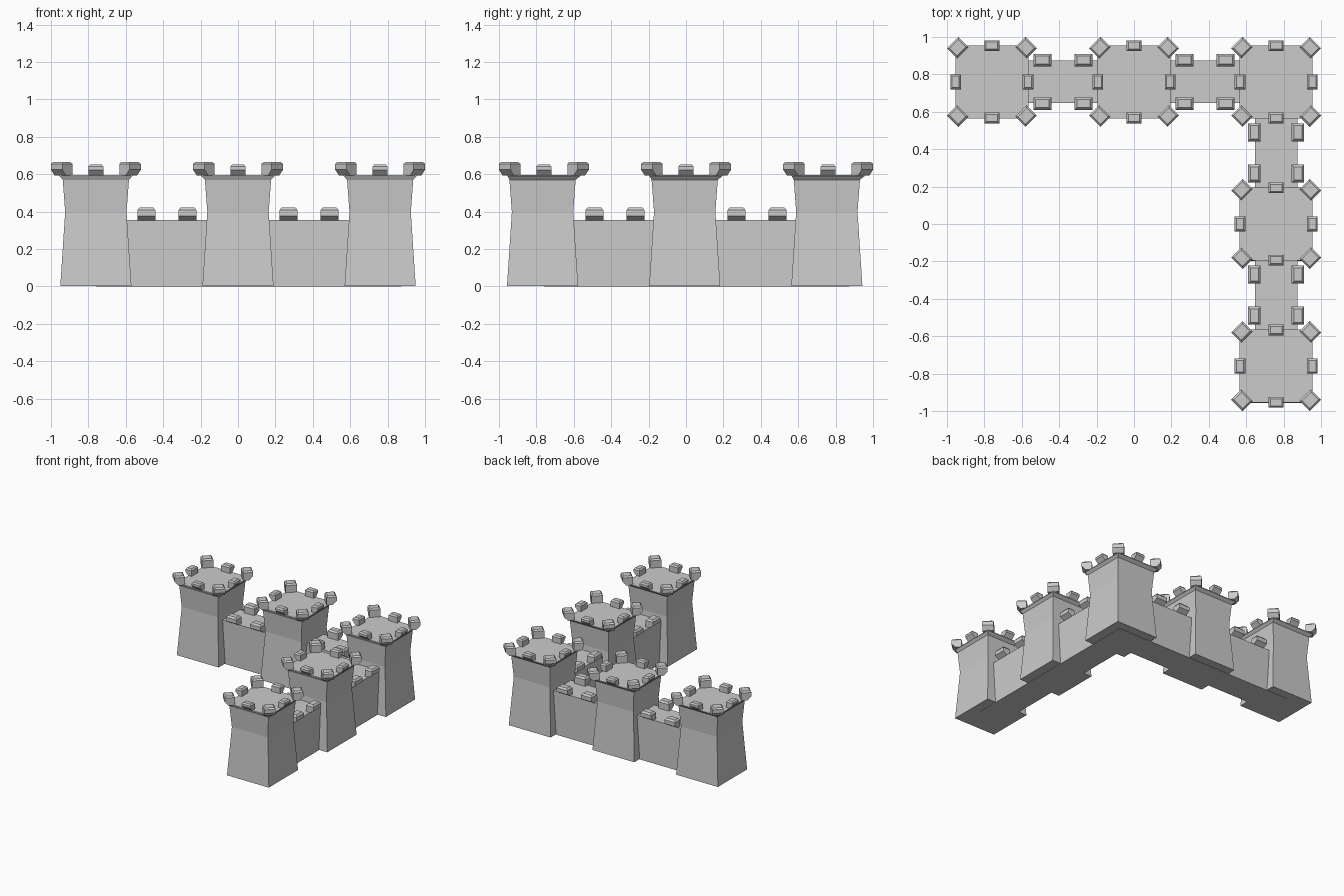
import bpy, bmesh, math
from mathutils import Matrix, Vector

if "Cube" in bpy.data.objects:
    bpy.data.objects.remove(bpy.data.objects["Cube"])


def loft(name, rings, matrix=Matrix()):
    """Flat-faced solid through rectangular rings (z, x0, x1, y0, y1)."""
    bm = bmesh.new()
    loops = []
    for z, x0, x1, y0, y1 in rings:
        pts = [(x0, y0, z), (x1, y0, z), (x1, y1, z), (x0, y1, z)]
        loops.append([bm.verts.new(matrix @ Vector(p)) for p in pts])
    bm.faces.new(loops[0][::-1])
    bm.faces.new(loops[-1])
    for a, b in zip(loops, loops[1:]):
        for i in range(4):
            j = (i + 1) % 4
            bm.faces.new((a[i], a[j], b[j], b[i]))
    bmesh.ops.recalc_face_normals(bm, faces=bm.faces)
    mesh = bpy.data.meshes.new(name)
    bm.to_mesh(mesh)
    bm.free()
    obj = bpy.data.objects.new(name, mesh)
    bpy.context.collection.objects.link(obj)
    return obj


def merlon(name, loc, angle, inner, foot, outer, half, z0, z1, z2, z3, c=0.01):
    """Block facing local +x whose outer face overhangs its foot."""
    m = Matrix.Translation((loc[0], loc[1], 0)) @ Matrix.Rotation(angle, 4, 'Z')
    loft(name, [(z0, inner, foot, -half, half),
                (z1, inner, outer, -half, half),
                (z2, inner, outer, -half, half),
                (z3, inner + c, outer - c, -half + c, half - c)], m)


R = 0.76
TOWERS = [(-R, R), (0, R), (R, R), (R, 0), (R, -R)]
WALL_H, WALL_T = 0.355, 0.113

# towers: flared base, narrow neck, corbelled rim (shaft sits a hair off in y)
SHAFT = [(0.003, 0.19), (0.398, 0.164), (0.57, 0.177)]
for tx, ty in TOWERS:
    rings = [(z, -h, h, -h - 0.007, h - 0.007) for z, h in SHAFT]
    rings += [(z, -0.195, 0.195, -0.195, 0.195) for z in (0.59, 0.596)]
    loft("tower", rings, Matrix.Translation((tx, ty, 0)))
    # battlements around the rim
    for k in range(4):
        a = k * math.pi / 2
        merlon("tower_side_merlon", (tx, ty), a, 0.165, 0.195, 0.222, 0.04,
               0.594, 0.623, 0.641, 0.652)
        merlon("tower_corner_merlon", (tx, ty), a + math.pi / 4,
               0.22, 0.268, 0.297, 0.043, 0.592, 0.624, 0.655, 0.666)

# curtain walls forming an L
loft("back_wall", [(z, -R, R + WALL_T, R - WALL_T, R + WALL_T) for z in (0, WALL_H)])
loft("side_wall", [(z, R - WALL_T, R + WALL_T, -R, R - WALL_T) for z in (0, WALL_H)])

# wall battlements, in pairs on both edges of each span
for mid in (-0.38, 0.38):
    for d in (-0.11, 0.11):
        for side in (0, math.pi):
            args = (0.083, 0.113, 0.15, 0.048, 0.353, 0.376, 0.408, 0.422, 0.012)
            merlon("back_wall_merlon", (mid + d, R), math.pi / 2 + side, *args)
            merlon("side_wall_merlon", (R, mid + d), side, *args)
